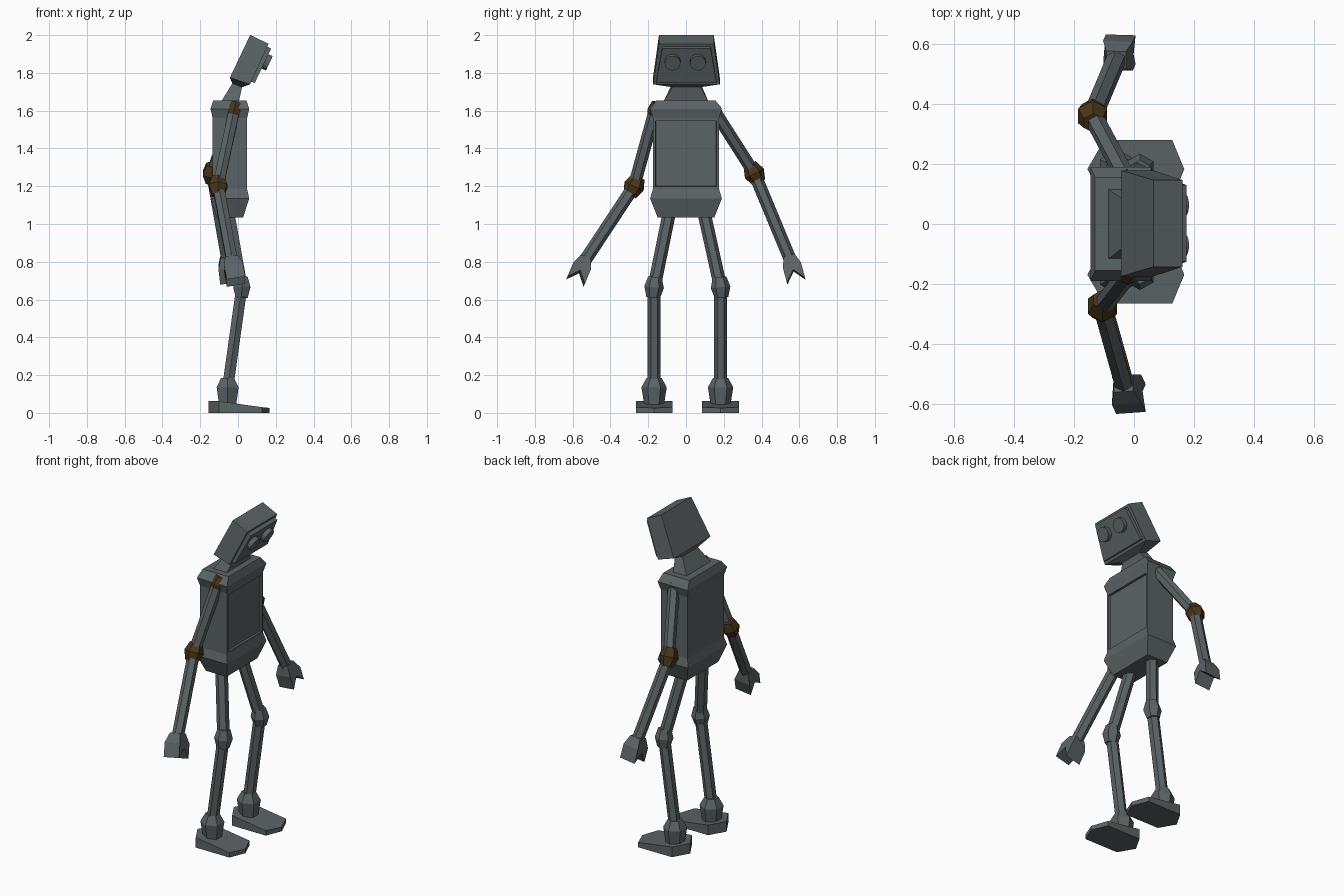
import bpy, bmesh, math
from mathutils import Vector as V

if "Cube" in bpy.data.objects:
    bpy.data.objects.remove(bpy.data.objects["Cube"])


def material(name, rgb):
    m = bpy.data.materials.new(name)
    m.diffuse_color = (*rgb, 1)
    m.use_nodes = True
    m.node_tree.nodes["Principled BSDF"].inputs["Base Color"].default_value = m.diffuse_color
    return m


GREY = material("gunmetal_grey", (0.105, 0.125, 0.133))
RUST = material("rust_brown", (0.068, 0.037, 0.011))


def finish(name, bm, mat):
    bmesh.ops.recalc_face_normals(bm, faces=bm.faces)
    me = bpy.data.meshes.new(name)
    bm.to_mesh(me)
    bm.free()
    me.materials.append(mat)
    ob = bpy.data.objects.new(name, me)
    bpy.context.collection.objects.link(ob)
    return ob


def loft(rings):
    """Closed skin over rings that have equal point counts."""
    bm = bmesh.new()
    rows = [[bm.verts.new(p) for p in r] for r in rings]
    n = len(rows[0])
    for a, b in zip(rows, rows[1:]):
        for i in range(n):
            j = (i + 1) % n
            bm.faces.new((a[i], a[j], b[j], b[i]))
    bm.faces.new(rows[0][::-1])
    bm.faces.new(rows[-1])
    bmesh.ops.recalc_face_normals(bm, faces=bm.faces)
    return bm


def tube(name, a, b, steps, mat=GREY, sides=6, phase=math.pi / 6):
    """Faceted rod from a to b; steps are (fraction, radius)."""
    a, b = V(a), V(b)
    d = (b - a).normalized()
    s = V((1, 0, 0))
    s = (s - d * s.dot(d)).normalized()
    t = d.cross(s)
    rings = []
    for f, r in steps:
        c = a.lerp(b, f)
        rings.append([c + r * (s * math.cos(phase + k * math.tau / sides)
                               + t * math.sin(phase + k * math.tau / sides))
                      for k in range(sides)])
    return finish(name, loft(rings), mat)


def joint(name, c, d, half, r_end, r_mid, mat):
    """Double-tapered bulge centred on c along d."""
    c, d = V(c), V(d).normalized()
    return tube(name, c - d * half, c + d * half,
                [(0, r_end), (0.5, r_mid), (1, r_end)], mat)


# Torso with flared collar and hip bands
CX = -0.043
rings = []
for z, hx, hy in [(1.035, .07, .15), (1.135, .1025, .19), (1.185, .091, .175),
                  (1.56, .091, .175), (1.61, .1025, .19), (1.655, .0875, .156)]:
    rings.append([(CX + sx * hx, sy * hy, z)
                  for sx, sy in ((-1, -1), (1, -1), (1, 1), (-1, 1))])
bm = loft(rings)
chest = max((f for f in bm.faces if f.normal.x > .99), key=lambda f: f.calc_area())
bmesh.ops.inset_region(bm, faces=[chest], thickness=.019)
bmesh.ops.inset_region(bm, faces=[chest], thickness=.003, depth=-.012)
finish("torso", bm, GREY)

# Head, tilted forward: local n is forward, u is up
A = math.radians(25.5)


def head_pt(n, y, u):
    return V((-0.043 + n * math.cos(A) + u * math.sin(A), y + .002,
              1.775 - n * math.sin(A) + u * math.cos(A)))


def head_ring(back, front):
    """Each end is (n, u, half width)."""
    (nb, ub, wb), (nf, uf, wf) = back, front
    return [head_pt(nb, -wb, ub), head_pt(nf, -wf, uf),
            head_pt(nf, wf, uf), head_pt(nb, wb, ub)]


neck_top = head_ring((.025, -.022, .075), (.08, -.018, .075))
finish("head", loft([neck_top,
                     head_ring((0, 0, .177), (.112, .014, .177)),
                     head_ring((0, .25, .145), (.108, .25, .145))]), GREY)
finish("face_plate", loft([head_ring((.1, .03, .16), (.131, .03, .16)),
                           head_ring((.1, .233, .128), (.131, .233, .128))]), GREY)
for side, s in (("right", -1), ("left", 1)):
    y = s * .067 - .006
    tube(side + "_eye", head_pt(.12, y, .158), head_pt(.156, y, .158),
         [(0, .042), (1, .042)], sides=16, phase=0)

# Neck
finish("neck", loft([[(-.088, -.118, 1.65), (.005, -.118, 1.65),
                      (.005, .118, 1.65), (-.088, .118, 1.65)], neck_top]), GREY)

# Legs and hexagonal feet
for side, s in (("right", -1), ("left", 1)):
    y0 = .007
    hip = V((-.05, y0 * .5 + s * .092, 1.06))
    knee = V((.02, y0 + s * .176, .665))
    ankle = V((-.055, y0 + s * .176, .13))
    tube(side + "_thigh", hip, knee, [(0, .035), (1, .035)])
    joint(side + "_knee", knee, ankle - hip, .055, .036, .052, GREY)
    tube(side + "_shin", knee, ankle, [(0, .034), (1, .034)])
    tube(side + "_ankle", (-.055, y0 + s * .176, .185), (-.055, y0 + s * .176, .04),
         [(0, .04), (.34, .067), (1, .052)])
    plan = [(.168, 0), (.128, .097), (-.1, .097), (-.156, 0), (-.1, -.097), (.128, -.097)]
    foot = [[(x, y0 + s * .176 + y, 0) for x, y in plan],
            [(x, y0 + s * .176 + y, .062 if x < 0 else .030 if x < .15 else .026)
             for x, y in plan]]
    finish(side + "_foot", loft(foot), GREY)

# Arms with rust joints and two-pronged hands
CLAW = [(-.03, 0), (-.05, .055), (-.05, .138), (0, .08),
        (.05, .138), (.05, .055), (.03, 0)]
ARMS = [("right", (-.02, -.165, 1.60), (-.105, -.275, 1.20), (-.035, -.532, .82),
         (-.01, -.585, .695)),
        ("left", (-.025, .15, 1.60), (-.138, .362, 1.268), (-.06, .548, .83),
         (-.045, .582, .703))]
for side, sh, el, wr, tip in ARMS:
    sh, el, wr, tip = map(V, (sh, el, wr, tip))
    joint(side + "_shoulder", sh, el - sh, .045, .028, .04, RUST)
    tube(side + "_upper_arm", sh, el, [(0, .033), (1, .033)])
    joint(side + "_elbow", el, wr - sh, .054, .036, .056, RUST)
    tube(side + "_forearm", el, wr.lerp(tip, .2), [(0, .034), (1, .034)])
    d = (tip - wr).normalized()
    x = (V((1, 0, 0)) - d * d.x).normalized()
    e = d.cross(x)
    hand = [[wr + e * a + d * t + x * k * (.033 if t == 0 else .05) for a, t in CLAW]
            for k in (-1, 1)]
    finish(side + "_hand", loft(hand), GREY)
